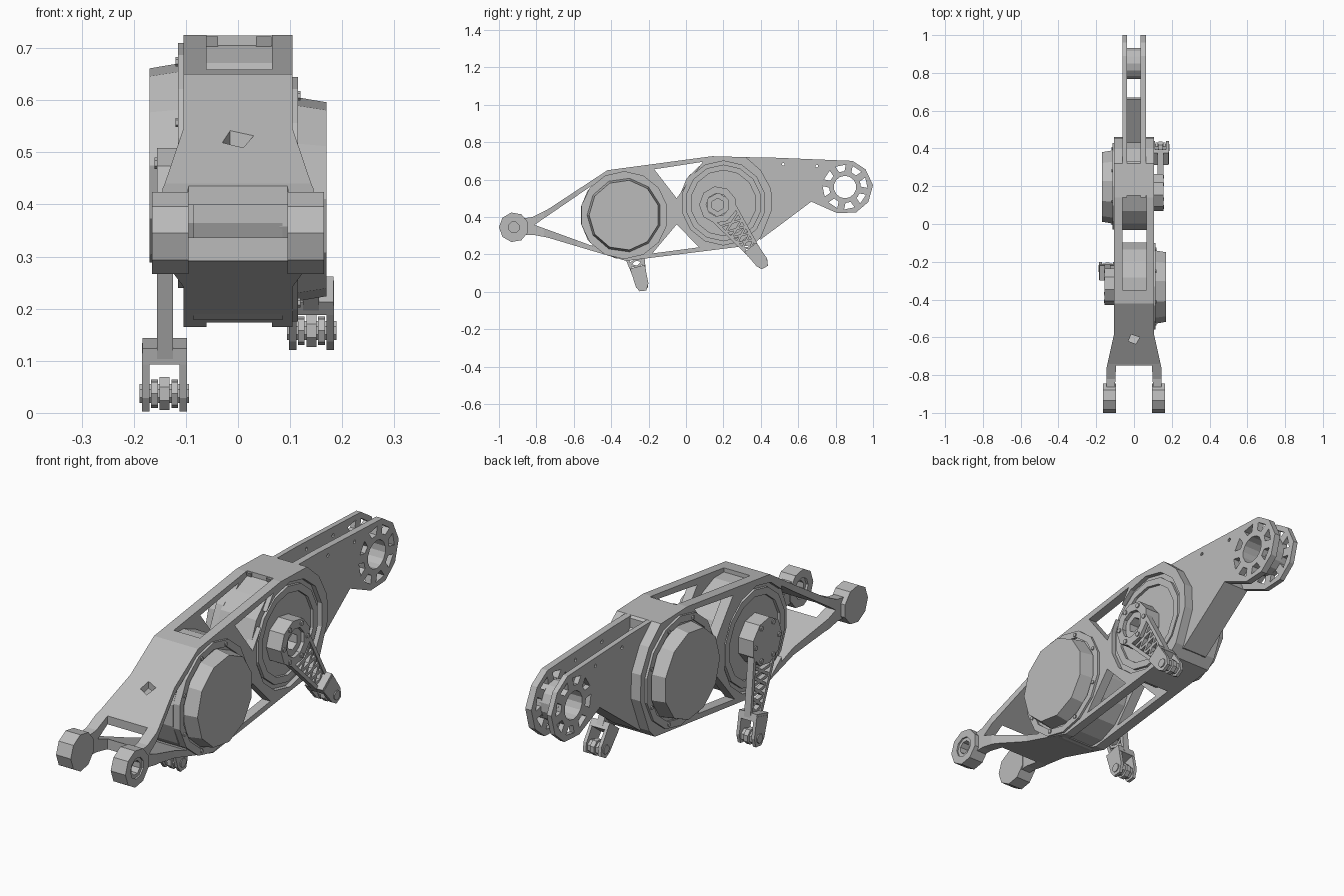
import bpy, bmesh
from math import sin, cos, pi
from mathutils import Vector

cube = bpy.data.objects.get("Cube")
if cube:
    bpy.data.objects.remove(cube)

grey = bpy.data.materials.new("machined grey")
grey.use_nodes = True
grey.diffuse_color = (0.5, 0.5, 0.5, 1)
grey.node_tree.nodes["Principled BSDF"].inputs["Base Color"].default_value = (0.5, 0.5, 0.5, 1)


def loft(name, low, high):
    """Solid between two matching loops of points."""
    bm = bmesh.new()
    a = [bm.verts.new(p) for p in low]
    b = [bm.verts.new(p) for p in high]
    bm.faces.new(a)
    bm.faces.new(b)
    for i in range(len(a)):
        j = (i + 1) % len(a)
        bm.faces.new((a[i], a[j], b[j], b[i]))
    bmesh.ops.recalc_face_normals(bm, faces=bm.faces)
    mesh = bpy.data.meshes.new(name)
    bm.to_mesh(mesh)
    bm.free()
    mesh.materials.append(grey)
    obj = bpy.data.objects.new(name, mesh)
    bpy.context.collection.objects.link(obj)
    return obj


def plate(name, pts, x0, x1):
    """Side outline in (y, z), extruded along x."""
    return loft(name, [(x0, y, z) for y, z in pts], [(x1, y, z) for y, z in pts])


def plan(name, pts, z0, z1):
    """Top outline in (x, y), extruded along z."""
    return loft(name, [(x, y, z0) for x, y in pts], [(x, y, z1) for x, y in pts])


def circle(c, r, n, turn=0.5):
    return [(c[0] + r * cos(2 * pi * (i + turn) / n), c[1] + r * sin(2 * pi * (i + turn) / n))
            for i in range(n)]


def disc(name, c, r, x0, x1, n=16, r_end=None):
    """Cylinder along x, optionally tapering towards x1."""
    return loft(name, [(x0, y, z) for y, z in circle(c, r, n)],
                [(x1, y, z) for y, z in circle(c, r_end or r, n)])


def combine(obj, tool, operation="DIFFERENCE"):
    mod = obj.modifiers.new("cut", "BOOLEAN")
    mod.operation, mod.solver, mod.object = operation, "EXACT", tool
    bpy.context.view_layer.update()
    done = obj.evaluated_get(bpy.context.evaluated_depsgraph_get())
    mesh = bpy.data.meshes.new_from_object(done)
    obj.modifiers.clear()
    obj.data = mesh
    bpy.data.objects.remove(tool)


def ring(name, c, r, bore, x0, x1, n=16):
    obj = disc(name, c, r, x0, x1, n)
    combine(obj, disc("bore", c, bore, x0 - 0.05, x1 + 0.05, n))
    return obj


front_motor, rear_motor = (-0.33, 0.41), (0.2, 0.475)
front_eye, rear_eye = (-0.92, 0.345), (0.85, 0.56)

# Main housing: side outline trimmed by a plan outline with a front fork
body = plate("housing", [
    (-0.92, 0.385), (-0.82, 0.4), (-0.74, 0.44), (-0.42, 0.65), (0.14, 0.725), (0.32, 0.72),
    (0.4, 0.65), (0.455, 0.55), (0.46, 0.44), (0.4, 0.29), (0.36, 0.25),
    (-0.32, 0.165), (-0.74, 0.29), (-0.82, 0.305), (-0.92, 0.305)], -0.3, 0.3)
half = [(0.095, -0.75), (0.105, -0.95), (0.145, -0.95), (0.145, -0.76), (0.105, -0.58), (0.105, 0.6)]
combine(body, plan("trim", half + [(-x, y) for x, y in reversed(half)], 0, 1), "INTERSECT")

# Triangular side openings
for tri in ([(-0.81, 0.358), (-0.5, 0.57), (-0.5, 0.245)],
            [(-0.17, 0.655), (0.09, 0.695), (-0.05, 0.5)],
            [(-0.18, 0.205), (0.07, 0.238), (-0.05, 0.36)]):
    combine(body, plate("opening", tri, -0.4, 0.4))

# Long window through top and bottom, and the small diamond slot
combine(body, plan("window", [(-0.06, -0.35), (0.065, -0.35), (0.065, 0.15), (-0.06, 0.15)], 0, 1))
combine(body, plan("slot", [(-0.03, -0.62), (0.01, -0.635), (0.03, -0.6), (-0.015, -0.585)], 0.42, 1))

# Motors: drum, raised collar and cap on one side, recess and output hub on the other
for label, c, side in (("front", front_motor, 1), ("rear", rear_motor, -1)):
    combine(body, disc("recess", c, 0.225, -side * 0.085, -side * 0.2, 14))
    disc(label + "_motor_drum", c, 0.236, -0.085, 0.085, 16)
    ring(label + "_motor_collar", c, 0.235, 0.205, side * 0.08, side * 0.115, 14)
    disc(label + "_motor_cap_base", c, 0.215, side * 0.08, side * 0.107, 11)
    disc(label + "_motor_cap", c, 0.2, side * 0.1, side * 0.17, 11, 0.188)
    ring(label + "_output_ring", c, 0.205, 0.175, -side * 0.08, -side * 0.097, 14)
    for p in circle(c, 0.215, 8):
        disc(label + "_motor_bolt", p, 0.009, side * 0.1, side * 0.12, 6)

# Front fork eyes
for side in (-1, 1):
    combine(body, disc("bore", front_eye, 0.05, side * 0.05, side * 0.25, 10))
    ring("front_eye", front_eye, 0.08, 0.045, side * 0.095, side * 0.165, 9)
    ring("front_bearing", front_eye, 0.055, 0.03, side * 0.105, side * 0.158, 8)

# Twin rear plates with a ring of wedge holes around the bore
tail = [(0.14, 0.722), (0.45, 0.718), (0.89, 0.7), (0.96, 0.655), (1.0, 0.57), (0.975, 0.48), (0.91, 0.425),
        (0.81, 0.42), (0.67, 0.482), (0.4, 0.28), (0.3, 0.3)]
for label, x0, x1 in (("left", 0.035, 0.064), ("right", -0.06, -0.038)):
    side_plate = plate(label + "_tail_plate", tail, x0, x1)
    combine(side_plate, disc("bore", rear_eye, 0.06, -0.2, 0.2, 14))
    for i in range(8):
        a = i * pi / 4 + 0.2
        wedge = [(rear_eye[0] + r * cos(a + t), rear_eye[1] + r * sin(a + t))
                 for r, t in ((0.085, -0.17), (0.12, -0.24), (0.12, 0.24), (0.085, 0.17))]
        combine(side_plate, plate("wedge", wedge, -0.2, 0.2))
    for p in ((0.52, 0.682), (0.7, 0.672)):
        combine(side_plate, disc("pin_hole", p, 0.008, -0.2, 0.2, 6))
# Slot between the plates runs into the housing
combine(body, plate("slot", [(0.33, 0.8), (0.6, 0.8), (0.6, 0.35), (0.33, 0.35)], -0.038, 0.035))
ring("tail_bush", rear_eye, 0.085, 0.06, -0.045, 0.045, 14)
plate("tail_web", [(0.37, 0.29), (0.4, 0.28), (0.67, 0.482), (0.66, 0.51), (0.36, 0.32)], -0.05, 0.05)


# Lattice arm hanging from a motor's output side
def arm(label, side, hub, tip):
    hub, tip = Vector(hub), Vector(tip)
    length = (tip - hub).length
    u = (tip - hub) / length
    v = Vector((-u.y, u.x))

    def at(a, b):
        return hub + u * a + v * b

    def beam(name, p, q, w, x0, x1):
        d = (q - p).normalized()
        n = Vector((-d.y, d.x)) * w / 2
        plate(f"{label}_{name}", [p + n, q + n, q - n, p - n], side * x0, side * x1)

    def offset(a):
        return 0.078 - 0.15 * a

    ring(label + "_hub", hub, 0.1, 0.062, side * 0.08, side * 0.155, 9)
    ring(label + "_hub_inner", hub, 0.065, 0.035, side * 0.08, side * 0.14, 6)
    for i in range(6):
        a = i * pi / 3
        disc(label + "_hub_bolt", hub + Vector((cos(a), sin(a))) * 0.08, 0.011,
             side * 0.15, side * 0.16, 6)
    # Side rails and zigzag braces
    end = length - 0.08
    for s in (-1, 1):
        beam("rail", at(0.05, s * offset(0.05)), at(end, s * offset(end)), 0.016, 0.125, 0.155)
    steps = [0.1 + (end - 0.1) * i / 5 for i in range(6)]
    for i in range(5):
        s = 1 if i % 2 else -1
        for k in (s, -s):
            beam("brace", at(steps[i], k * offset(steps[i])),
                 at(steps[i + 1], -k * offset(steps[i + 1])), 0.012, 0.13, 0.15)
    # Forked end with a pin, rollers and a middle link
    beam("fork_bridge", at(end - 0.02, 0), at(end + 0.012, 0), 0.08, 0.098, 0.183)
    for x0, x1 in ((0.098, 0.112), (0.17, 0.184)):
        pts = [at(end - 0.01, -0.04), at(length, -0.035), at(length + 0.03, -0.022),
               at(length + 0.035, 0.015), at(length, 0.035), at(end - 0.01, 0.04)]
        plate(label + "_fork_prong", pts, side * x0, side * x1)
    disc(label + "_pin", tip, 0.02, side * 0.094, side * 0.189, 8)
    disc(label + "_link", tip, 0.034, side * 0.131, side * 0.151, 8)
    for x0, x1 in ((0.115, 0.128), (0.154, 0.167)):
        disc(label + "_roller", tip, 0.028, side * x0, side * x1, 7)


arm("front_arm", -1, (-0.33, 0.41), (-0.235, 0.037))
arm("rear_arm", 1, (0.17, 0.465), (0.405, 0.158))
